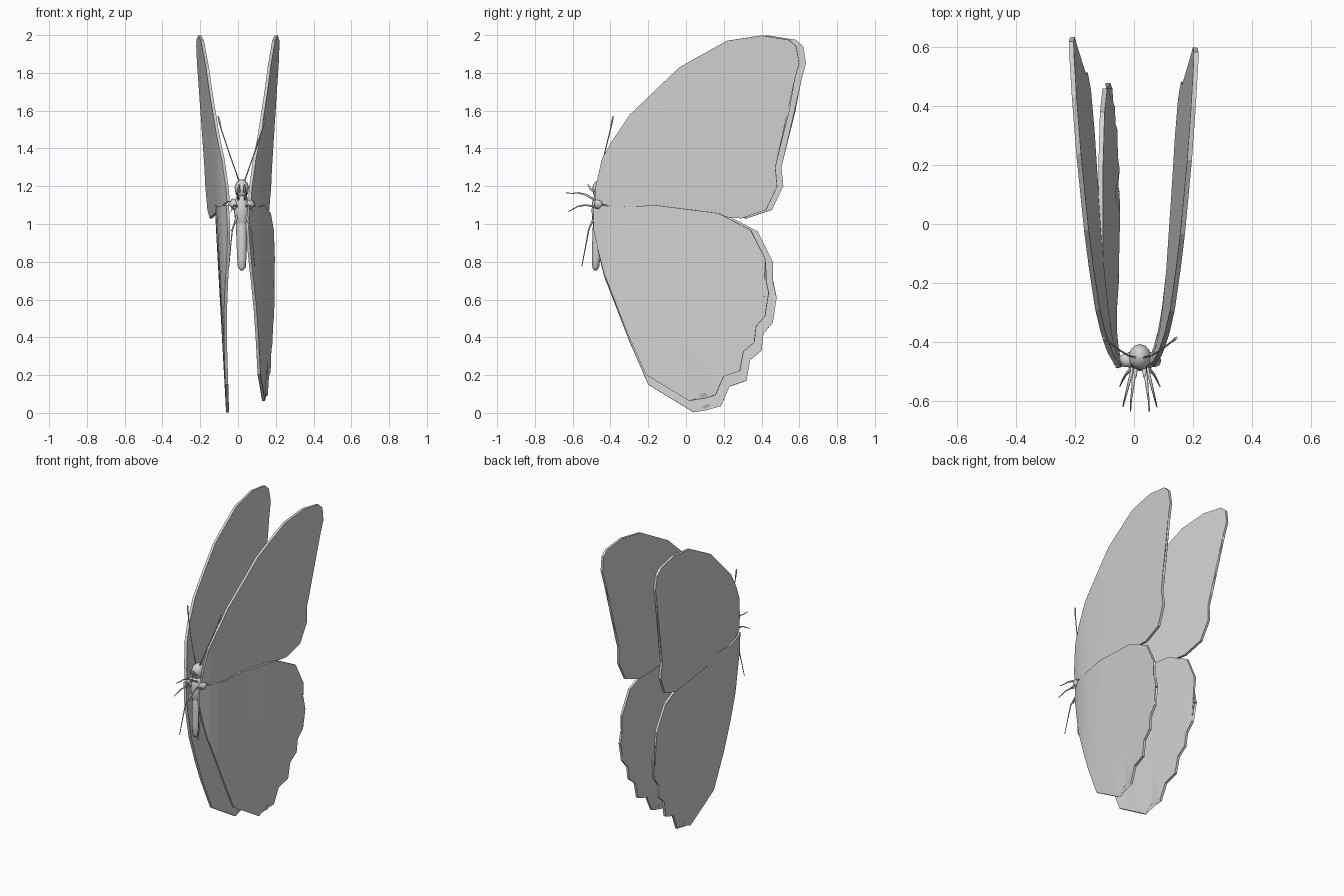
import bpy, bmesh, math
from mathutils import Vector

grey = bpy.data.materials.new("light_grey")
grey.diffuse_color = (0.65, 0.65, 0.65, 1)
CX = 0.02          # body centre line
ROOT_Y = -0.48     # wing hinge


def add(name, bm, smooth=False):
    bmesh.ops.recalc_face_normals(bm, faces=bm.faces[:])
    me = bpy.data.meshes.new(name)
    bm.to_mesh(me)
    bm.free()
    me.materials.append(grey)
    for p in me.polygons:
        p.use_smooth = smooth
    ob = bpy.data.objects.new(name, me)
    bpy.context.collection.objects.link(ob)
    return ob


def wing(name, outline, xfunc, thick=0.016):
    """Flat outline cut into a grid, bent by xfunc(y, z, fold), then thickened."""
    bm = bmesh.new()
    bm.faces.new([bm.verts.new((0, y, z)) for y, z in outline])
    bmesh.ops.triangulate(bm, faces=bm.faces[:])
    cuts = [((0, y, 0), (0, 1, 0)) for y in (-0.42, -0.36, -0.28, -0.15, 0.1, 0.35)]
    cuts += [((0, 0, z), (0, 0, 1)) for z in (0.35, 0.7, 1.25, 1.6)]
    for co, no in cuts:
        bmesh.ops.bisect_plane(bm, geom=bm.verts[:] + bm.edges[:] + bm.faces[:],
                               plane_co=co, plane_no=no, dist=1e-5)
    for v in bm.verts:
        fold = math.exp(-max(0, v.co.y - ROOT_Y) / 0.1)
        v.co.x = xfunc(v.co.y, v.co.z, fold)
    ob = add(name, bm)
    mod = ob.modifiers.new("thickness", 'SOLIDIFY')
    mod.thickness = thick
    mod.offset = 0


def loft(name, rings, n=12):
    """Rings of (z, y centre, x radius, y radius)."""
    bm = bmesh.new()
    loops = [[bm.verts.new((CX + rx * math.cos(2 * math.pi * i / n),
                            cy + ry * math.sin(2 * math.pi * i / n), z))
              for i in range(n)] for z, cy, rx, ry in rings]
    for a, b in zip(loops, loops[1:]):
        for i in range(n):
            j = (i + 1) % n
            bm.faces.new((a[i], a[j], b[j], b[i]))
    bm.faces.new(loops[0])
    bm.faces.new(loops[-1])
    return add(name, bm, True)


def tube(name, pts, radii, n=6):
    bm = bmesh.new()
    pts = [Vector(p) for p in pts]
    loops = []
    for k, p in enumerate(pts):
        d = pts[min(k + 1, len(pts) - 1)] - pts[max(k - 1, 0)]
        q = d.to_track_quat('Z', 'Y')
        loops.append([bm.verts.new(p + q @ Vector((radii[k] * math.cos(2 * math.pi * i / n),
                                                   radii[k] * math.sin(2 * math.pi * i / n), 0)))
                      for i in range(n)])
    for a, b in zip(loops, loops[1:]):
        for i in range(n):
            j = (i + 1) % n
            bm.faces.new((a[i], a[j], b[j], b[i]))
    bm.faces.new(loops[0])
    bm.faces.new(loops[-1])
    add(name, bm, True)


# Wing outlines (y, z)
fore = [(-0.48, 1.12), (-0.475, 1.2), (-0.44, 1.35), (-0.38, 1.45), (-0.29, 1.58), (-0.02, 1.83),
        (0.24, 1.97), (0.43, 1.998), (0.58, 1.975), (0.62, 1.94), (0.635, 1.85), (0.61, 1.76),
        (0.52, 1.64), (0.51, 1.58), (0.525, 1.52), (0.508, 1.46), (0.525, 1.38), (0.505, 1.3),
        (0.515, 1.2), (0.455, 1.075), (0.32, 1.03), (0.2, 1.04), (-0.15, 1.06), (-0.3, 1.05),
        (-0.38, 1.09)]
hind = [(-0.485, 1.1), (-0.3, 1.09), (-0.15, 1.1), (0.2, 1.055), (0.38, 0.96), (0.46, 0.8),
        (0.46, 0.7), (0.48, 0.61), (0.455, 0.59), (0.46, 0.48), (0.41, 0.42), (0.4, 0.33),
        (0.34, 0.28), (0.32, 0.17), (0.23, 0.14), (0.185, 0.035), (0.11, 0.045), (0.04, 0.003),
        (-0.2, 0.15), (-0.3, 0.38), (-0.43, 0.72), (-0.46, 0.84), (-0.488, 0.97)]
fore_r = [(-0.48 + (y + 0.48) * 0.968, z) for y, z in fore]
hind_r = [(-0.48 + (y + 0.48) * 0.957, 1.1 - (1.1 - z) * 0.945) for y, z in hind]

# Four wings
wing("right_forewing", fore_r,
     lambda y, z, f: 0.06 + 0.04 * (1 - f) + 0.065 * (y + 0.48) + 0.05 * (z - 1.1))
wing("left_forewing", fore,
     lambda y, z, f: -(0.05 + 0.04 * (1 - f) + 0.07 * (y + 0.48) + 0.055 * (z - 1.1)))
wing("right_hindwing", hind_r,
     lambda y, z, f: 0.05 + 0.05 * (1 - f) + 0.1 * (y + 0.48) + 0.015 * (z - 1))
wing("left_hindwing", hind,
     lambda y, z, f: -(0.055 + 0.055 * z - 0.06 * f))

# Body
loft("abdomen", [(0.755, -0.48, 0.008, 0.008), (0.77, -0.478, 0.021, 0.018),
                 (0.83, -0.475, 0.025, 0.024), (0.92, -0.468, 0.029, 0.028),
                 (1.0, -0.463, 0.03, 0.03), (1.04, -0.462, 0.022, 0.025)])
loft("thorax", [(0.98, -0.462, 0.02, 0.02), (1.01, -0.462, 0.034, 0.033),
                (1.07, -0.46, 0.042, 0.04), (1.12, -0.458, 0.038, 0.038),
                (1.155, -0.458, 0.024, 0.026)])
loft("head", [(1.14, -0.46, 0.02, 0.022), (1.165, -0.455, 0.034, 0.038), (1.195, -0.452, 0.038, 0.044),
              (1.22, -0.45, 0.03, 0.034), (1.235, -0.448, 0.01, 0.012)])

# Paired parts
for side, s in (("left", -1), ("right", 1)):
    def P(x, y, z):
        return (CX + s * x, y, z)
    tube(side + "_wing_joint", [P(0.02, -0.46, 1.09), P(0.06, -0.465, 1.12)], [0.03, 0.02], 8)
    tube(side + "_antenna", [P(0.012, -0.455, 1.22), P(0.04, -0.447, 1.3), P(0.075, -0.425, 1.4),
                             P(0.108, -0.4, 1.5), P(0.118, -0.392, 1.54), P(0.125, -0.386, 1.57)],
         [0.004, 0.003, 0.003, 0.003, 0.005, 0.004])
    tube(side + "_front_leg", [P(0.015, -0.47, 1.12), P(0.022, -0.53, 1.155), P(0.026, -0.57, 1.165),
                               P(0.03, -0.6, 1.15 + 0.012), P(0.032, -0.637, 1.165)],
         [0.007, 0.006, 0.004, 0.003, 0.002])
    tube(side + "_middle_leg", [P(0.02, -0.47, 1.09), P(0.035, -0.53, 1.1), P(0.045, -0.57, 1.095),
                                P(0.058, -0.622, 1.065)], [0.007, 0.005, 0.004, 0.002])
    tube(side + "_hind_leg", [P(0.022, -0.48, 1.05), P(0.05, -0.515, 0.97), P(0.058, -0.53, 0.89),
                              P(0.068, -0.552, 0.775)], [0.007, 0.004, 0.003, 0.002])
    tube(side + "_palp", [P(0.012, -0.48, 1.17), P(0.016, -0.505, 1.185), P(0.014, -0.52, 1.21)],
         [0.009, 0.007, 0.003])
